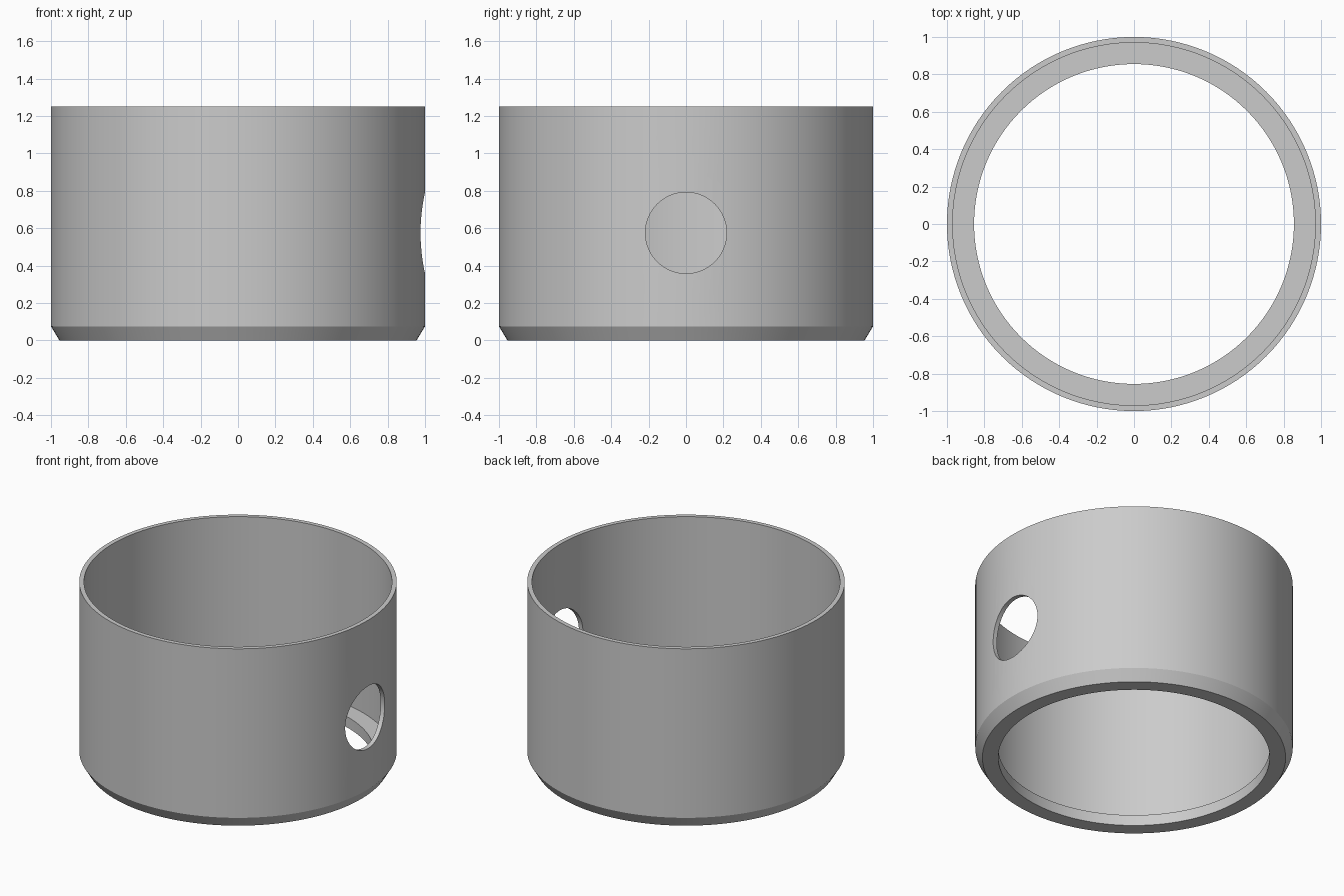
import bpy
import bmesh
from math import pi, radians
from mathutils import Matrix, Vector

cube = bpy.data.objects.get("Cube")
if cube:
    bpy.data.objects.remove(cube)

SEGMENTS = 128
LEDGE_Z = 0.075


def make_material(name, colour):
    mat = bpy.data.materials.new(name)
    mat.use_nodes = True
    mat.diffuse_color = colour
    mat.node_tree.nodes["Principled BSDF"].inputs["Base Color"].default_value = colour
    return mat


def add_object(name, bm):
    bmesh.ops.recalc_face_normals(bm, faces=bm.faces)
    mesh = bpy.data.meshes.new(name)
    bm.to_mesh(mesh)
    bm.free()
    obj = bpy.data.objects.new(name, mesh)
    bpy.context.collection.objects.link(obj)
    return obj


# Ring wall with a chamfered foot and an inner ledge, turned from a closed profile
profile = [(0.855, 0), (0.955, 0), (1, LEDGE_Z), (1, 1.25),
           (0.97, 1.25), (0.97, LEDGE_Z), (0.855, LEDGE_Z)]
bm = bmesh.new()
verts = [bm.verts.new((r, 0, z)) for r, z in profile]
edges = [bm.edges.new((a, b)) for a, b in zip(verts, verts[1:] + verts[:1])]
bmesh.ops.spin(bm, geom=verts + edges, cent=Vector(), axis=Vector((0, 0, 1)),
               angle=2 * pi, steps=SEGMENTS, use_merge=False, use_duplicate=False)
bmesh.ops.remove_doubles(bm, verts=bm.verts, dist=0.0001)
ring = add_object("ring_wall", bm)
ring.data.materials.append(make_material("plain grey", (0.6, 0.6, 0.6, 1)))

# Round side hole, drilled through the left wall only
bm = bmesh.new()
bmesh.ops.create_cone(bm, cap_ends=True, segments=64, radius1=0.217, radius2=0.217,
                      depth=0.6,
                      matrix=Matrix.Translation((1, 0, 0.575)) @ Matrix.Rotation(pi / 2, 4, 'Y'))
cutter = add_object("hole_cutter", bm)
cutter.hide_render = True

drill = ring.modifiers.new("side_hole", 'BOOLEAN')
drill.operation = 'DIFFERENCE'
drill.solver = 'EXACT'
drill.object = cutter

bpy.ops.object.select_all(action='DESELECT')
bpy.context.view_layer.objects.active = ring
ring.select_set(True)
bpy.ops.object.modifier_apply(modifier=drill.name)
bpy.data.objects.remove(cutter)

# Smooth round walls with crisp rims
bpy.ops.object.shade_smooth_by_angle(angle=radians(25))
